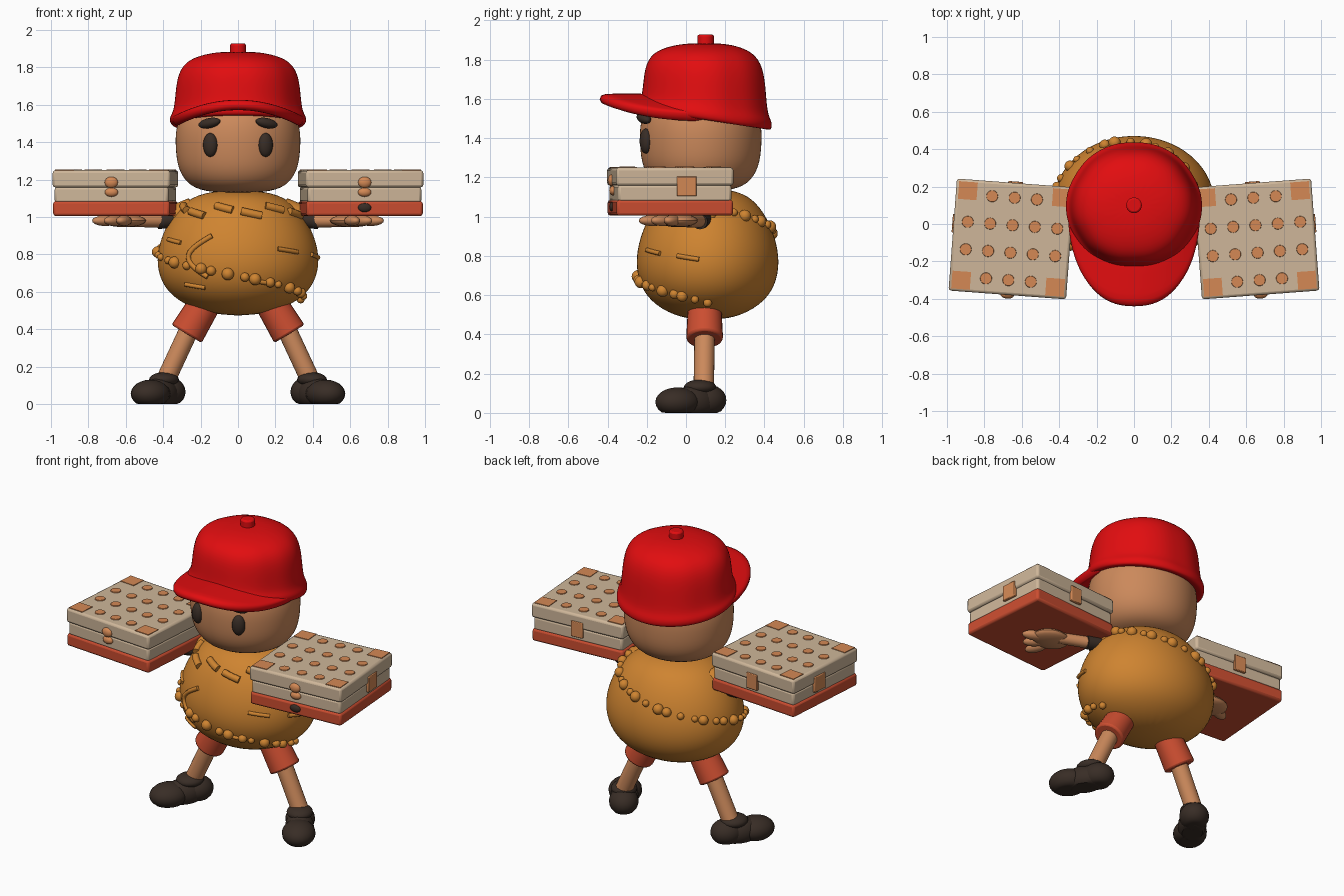
import bpy, bmesh, math, random
from mathutils import Matrix, Vector

cube = bpy.data.objects.get("Cube")
if cube:
    bpy.data.objects.remove(cube, do_unlink=True)
random.seed(4)


def material(name, *rgb):
    m = bpy.data.materials.new(name)
    m.use_nodes = True
    m.diffuse_color = (*rgb, 1)
    m.node_tree.nodes["Principled BSDF"].inputs["Base Color"].default_value = (*rgb, 1)
    return m


RED = material("cap red", .76, .004, .005)
CRUST = material("golden crust", .62, .23, .03)
SKIN = material("skin", .60, .25, .105)
CORAL = material("coral red", .60, .075, .03)
DARK = material("dark brown", .04, .026, .019)
CREAM = material("cream", .62, .47, .32)
SPOT = material("spot orange", .66, .25, .09)


def finish(bm, name, mat, matrix=None, subsurf=0, bevel=0, angle=40):
    bmesh.ops.recalc_face_normals(bm, faces=bm.faces)
    me = bpy.data.meshes.new(name)
    bm.to_mesh(me)
    bm.free()
    me.materials.append(mat)
    for p in me.polygons:
        p.use_smooth = True
    if not subsurf:
        me.set_sharp_from_angle(angle=math.radians(angle))
    ob = bpy.data.objects.new(name, me)
    bpy.context.collection.objects.link(ob)
    if matrix:
        ob.matrix_world = matrix
    if bevel:
        b = ob.modifiers.new("bevel", 'BEVEL')
        b.width, b.segments = bevel, 2
    if subsurf:
        ob.modifiers.new("subsurf", 'SUBSURF').levels = subsurf
        ob.modifiers["subsurf"].render_levels = subsurf
    return ob


def blob(bm, loc, radii, rot=Matrix()):
    m = Matrix.Translation(loc) @ rot @ Matrix.Diagonal((*radii, 1))
    bmesh.ops.create_uvsphere(bm, u_segments=20, v_segments=12, radius=1, matrix=m)


def block(bm, loc, size):
    m = Matrix.Translation(loc) @ Matrix.Diagonal((*size, 1))
    bmesh.ops.create_cube(bm, size=1, matrix=m)


def rod(bm, a, b, r1, r2):
    a, b = Vector(a), Vector(b)
    m = Matrix.Translation((a + b) / 2) @ (b - a).to_track_quat('Z', 'Y').to_matrix().to_4x4()
    bmesh.ops.create_cone(bm, cap_ends=True, segments=24, radius1=r1, radius2=r2,
                          depth=(b - a).length, matrix=m)


def lathe(name, profile, cy, sy, mat, warp=None, segs=24):
    bm = bmesh.new()
    rings = []
    for r, z in profile:
        ring = []
        for i in range(segs if r else 1):
            a = math.tau * i / segs
            p = Vector((r * math.cos(a), cy + r * sy * math.sin(a), z))
            ring.append(bm.verts.new(warp(p, i) if warp else p))
        rings.append(ring)
    for lo, hi in zip(rings, rings[1:]):
        for i in range(segs):
            j = (i + 1) % segs
            loop = [lo[i % len(lo)], lo[j % len(lo)], hi[j % len(hi)], hi[i % len(hi)]]
            bm.faces.new(list(dict.fromkeys(loop)))
    return finish(bm, name, mat, subsurf=2)


# Round body
BODY = [(0, .47), (.2, .49), (.36, .57), (.43, .68), (.44, .8), (.405, .92),
        (.34, 1.03), (.25, 1.11), (.12, 1.14), (0, 1.14)]
BODY_Y, BODY_SY = .11, .84
lathe("body", BODY, BODY_Y, BODY_SY, CRUST)


def on_body(a, z):
    for (r0, z0), (r1, z1) in zip(BODY, BODY[1:]):
        if z0 <= z < z1:
            r = (r0 + (r1 - r0) * (z - z0) / (z1 - z0)) * .985
            return Vector((r * math.cos(a), BODY_Y + r * BODY_SY * math.sin(a), z))


# Knobs scattered over the crust
bm = bmesh.new()
for i in range(34):
    r = random.uniform(.018, .034)
    blob(bm, on_body(i * 2.4, .56 + .5 * ((i * .618) % 1)), (r, r, r))
finish(bm, "body_knobs", CRUST)


# Raised crust ridges, given as a path of azimuth (degrees) and height
def ridge(name, path, width):
    cu = bpy.data.curves.new(name, 'CURVE')
    cu.dimensions, cu.bevel_depth, cu.bevel_resolution = '3D', width, 2
    cu.use_fill_caps = True
    sp = cu.splines.new('POLY')
    sp.points.add(len(path) - 1)
    for pt, (deg, z) in zip(sp.points, path):
        pt.co = (*on_body(math.radians(deg), z), 1)
    cu.materials.append(CRUST)
    bpy.context.collection.objects.link(bpy.data.objects.new(name, cu))


ridge("crescent_ridge", [(250 - 18 * math.sin(t * .3), .9 - .022 * t) for t in range(11)], .014)
for k, (deg, z) in enumerate([(300, .83), (205, .88), (335, .8), (280, .66), (225, .64)]):
    ridge(f"crust_ridge_{k}", [(deg + 3 * t, z - .003 * t) for t in range(7)], .012)
for k in range(6):
    ridge(f"collar_flap_{k}", [(195 + 26 * k + 3 * t, 1.06 - .03 * (k % 2) - .004 * t)
                               for t in range(7)], .022)

# Head
lathe("head", [(0, 1.13), (.15, 1.132), (.26, 1.16), (.325, 1.25), (.338, 1.37),
               (.338, 1.48), (.29, 1.6), (0, 1.66)], .075, .93, SKIN)


# Cap crown with six pressed seams, lower at the back
def cap_warp(p, i):
    t = max(0, min(1, (p.z - 1.48) / .4))
    k = .975 if i % 4 == 2 and .1 < t < .99 else 1
    return Vector((p.x * k, .095 + (p.y - .095) * k, p.z - .16 * (p.y - .095) * (1 - t)))


lathe("cap_crown", [(.31, 1.5), (.365, 1.485), (.372, 1.535), (.347, 1.56), (.338, 1.66),
                    (.325, 1.77), (.27, 1.845), (.14, 1.88), (0, 1.885)], .095, .95, RED, cap_warp)
bm = bmesh.new()
rod(bm, (0, .1, 1.86), (0, .1, 1.928), .042, .042)
finish(bm, "cap_button", RED, bevel=.01)

# Cap brim, arched downward at the sides
bm = bmesh.new()
N, M = 20, 4
grid = []
for i in range(N + 1):
    a = math.pi * i / N
    row = []
    for j in range(M + 1):
        s = j / M
        x = (.29 + .06 * s) * math.copysign(abs(math.cos(a)) ** .85, math.cos(a))
        y = .1 - (.27 + .275 * s) * max(0, math.sin(a)) ** .9
        row.append(bm.verts.new((x, y, 1.6 - .1 * (x / .36) ** 2)))
    grid.append(row)
for i in range(N):
    for j in range(M):
        bm.faces.new((grid[i][j], grid[i + 1][j], grid[i + 1][j + 1], grid[i][j + 1]))
brim = finish(bm, "cap_brim", RED, subsurf=1)
solid = brim.modifiers.new("thickness", 'SOLIDIFY')
solid.thickness, solid.offset = .055, 0
brim.modifiers.move(1, 0)

for side, s in (("left", 1), ("right", -1)):
    # Eye and sloping brow
    bm = bmesh.new()
    blob(bm, (s * .148, -.205, 1.385), (.04, .03, .064), Matrix.Rotation(s * .4, 4, 'Z'))
    finish(bm, side + "_eye", DARK)
    bm = bmesh.new()
    tilt = Matrix.Rotation(s * .4, 4, 'Z') @ Matrix.Rotation(s * .2, 4, 'Y')
    blob(bm, (s * .153, -.215, 1.502), (.064, .03, .027), tilt)
    finish(bm, side + "_brow", DARK)

    # Shorts leg, leg and splayed shoe
    bm = bmesh.new()
    rod(bm, (s * .17, .095, .55), (s * .275, .095, .375), .085, .094)
    finish(bm, side + "_shorts", CORAL, bevel=.012)
    bm = bmesh.new()
    rod(bm, (s * .26, .095, .4), (s * .4, .09, .1), .052, .052)
    finish(bm, side + "_leg", SKIN)
    bm = bmesh.new()
    blob(bm, (0, -.08, .055), (.1, .12, .075))
    blob(bm, (0, .02, .055), (.085, .13, .085))
    blob(bm, (0, .1, .065), (.088, .1, .08))
    blob(bm, (0, .055, .13), (.078, .085, .04))
    for v in bm.verts:
        v.co.z = max(0, v.co.z)
    finish(bm, side + "_shoe", DARK,
           Matrix.Translation((s * .425, .025, 0)) @ Matrix.Rotation(s * .56, 4, 'Z'))

    # Arm: sleeve, cuff and open hand under the box
    bm = bmesh.new()
    rod(bm, (s * .24, .1, 1.03), (s * .35, .09, 1.0), .075, .06)
    finish(bm, side + "_sleeve", CRUST, bevel=.012)
    bm = bmesh.new()
    rod(bm, (s * .32, .09, .99), (s * .43, .07, .975), .045, .04)
    finish(bm, side + "_cuff", DARK)
    bm = bmesh.new()
    rod(bm, (s * .4, .075, .98), (s * .58, 0, .98), .036, .034)
    blob(bm, (s * .61, -.04, .98), (.12, .1, .034))
    for k in range(3):
        blob(bm, (s * (.71 - .05 * k), -.07 - .05 * k, .98), (.075, .035, .028),
             Matrix.Rotation(-s * (.4 + .4 * k), 4, 'Z'))
    finish(bm, side + "_hand", SKIN)

    # Carried box: tray, base and lid
    place = Matrix.Translation((s * .655, -.08, 0)) @ Matrix.Rotation(s * .075, 4, 'Z')
    for part, mat, z0, z1, w, d in (("tray", CORAL, 1.005, 1.085, .625, .595),
                                    ("base", CREAM, 1.075, 1.162, .61, .58),
                                    ("lid", CREAM, 1.158, 1.25, .63, .6)):
        bm = bmesh.new()
        block(bm, (0, 0, (z0 + z1) / 2), (w, d, z1 - z0))
        finish(bm, f"{side}_box_{part}", mat, place, bevel=.014)

    # Spots in a grid on the lid, with larger patches at its corners
    bm = bmesh.new()
    for i in range(5):
        for j in range(4):
            x, y = (i - 2) * .12, (j - 1.5) * .147
            if i in (0, 4) and j in (0, 3):
                block(bm, (math.copysign(.252, x), math.copysign(.24, y), 1.249), (.1, .095, .01))
            else:
                rod(bm, (x, y, 1.244), (x, y, 1.255), .033, .03)
    finish(bm, side + "_lid_spots", SPOT, place)

    # Latches on the front, back and outer faces
    bm = bmesh.new()
    blob(bm, (0, -.3, 1.185), (.036, .02, .03))
    blob(bm, (0, -.292, 1.132), (.036, .02, .024))
    block(bm, (0, .298, 1.155), (.08, .02, .1))
    block(bm, (s * .312, .06, 1.155), (.02, .1, .1))
    finish(bm, side + "_box_latches", SPOT, place, bevel=.004)
    if s > 0:
        bm = bmesh.new()
        blob(bm, (0, -.296, 1.05), (.036, .016, .024))
        finish(bm, "left_box_stud", DARK, place)
